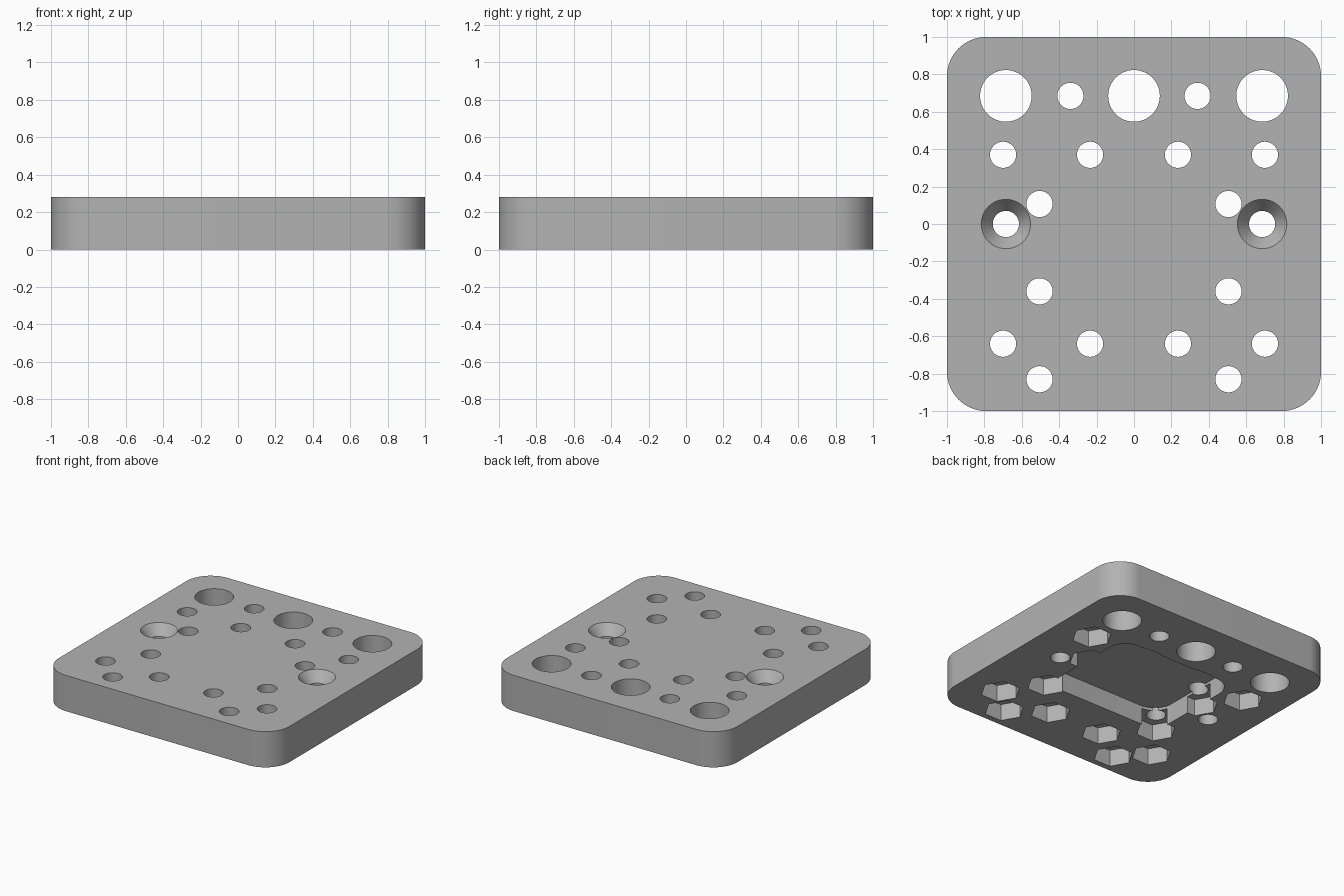
import bpy, bmesh, math

cube = bpy.data.objects.get("Cube")
if cube:
    bpy.data.objects.remove(cube, do_unlink=True)

HEIGHT = 0.28
GREY = (0.45, 0.45, 0.45, 1)

# Single flat grey material
grey = bpy.data.materials.new("plain grey")
grey.use_nodes = True
grey.diffuse_color = GREY
grey.node_tree.nodes["Principled BSDF"].inputs["Base Color"].default_value = GREY


def circle(x, y, radius, sides=64):
    step = math.tau / sides
    return [(x + radius * math.cos(i * step), y + radius * math.sin(i * step))
            for i in range(sides)]


def rounded_rect(x0, x1, y0, y1, radius, steps=16):
    corners = [(x1 - radius, y1 - radius), (x0 + radius, y1 - radius),
               (x0 + radius, y0 + radius), (x1 - radius, y0 + radius)]
    points = []
    for quarter, (cx, cy) in enumerate(corners):
        for i in range(steps + 1):
            a = (quarter + i / steps) * math.pi / 2
            points.append((cx + radius * math.cos(a), cy + radius * math.sin(a)))
    return points


def loft(name, layers):
    """Solid through equal-length outlines, given as (outline, z) from low to high."""
    bm = bmesh.new()
    rings = [[bm.verts.new((x, y, z)) for x, y in outline] for outline, z in layers]
    for low, high in zip(rings, rings[1:]):
        for i in range(len(low)):
            j = (i + 1) % len(low)
            bm.faces.new((low[i], low[j], high[j], high[i]))
    bm.faces.new(rings[0][::-1])
    bm.faces.new(rings[-1])
    mesh = bpy.data.meshes.new(name)
    bm.to_mesh(mesh)
    bm.free()
    obj = bpy.data.objects.new(name, mesh)
    bpy.context.collection.objects.link(obj)
    return obj


def prism(name, outline, z0=-0.1, z1=HEIGHT + 0.1):
    return loft(name, [(outline, z0), (outline, z1)])


# Plate body
plate = prism("mounting_plate", rounded_rect(-1, 1, -1, 1, 0.21), 0, HEIGHT)
plate.data.materials.append(grey)

# Central recess in the underside
cutters = [prism("recess_cutter", rounded_rect(-0.51, 0.51, -0.35, 0.485, 0.15), -0.1, 0.15)]

# Bolt holes with hexagonal nut pockets below, mirrored left and right
nut_holes = [(0.7, 0.37), (0.235, 0.37), (0.505, 0.107), (0.505, -0.36),
             (0.7, -0.64), (0.235, -0.64), (0.505, -0.83)]
for side in (-1, 1):
    for x, y in nut_holes:
        cutters.append(prism("nut_pocket_cutter", circle(side * x, y, 0.143, 6), -0.1, 0.13))
        cutters.append(prism("bolt_hole_cutter", circle(side * x, y, 0.07)))
    # Plain small hole and large hole in the back row
    cutters.append(prism("small_hole_cutter", circle(side * 0.34, 0.685, 0.07)))
    cutters.append(prism("large_hole_cutter", circle(side * 0.685, 0.685, 0.138)))
    # Countersunk screw hole
    radii = [(0.07, -0.1), (0.07, HEIGHT - 0.08), (0.132, HEIGHT), (0.132, HEIGHT + 0.1)]
    cutters.append(loft("countersink_cutter",
                        [(circle(side * 0.685, 0, r), z) for r, z in radii]))
cutters.append(prism("large_hole_cutter", circle(0, 0.685, 0.138)))

# Cut every opening, then keep only the finished plate
bpy.ops.object.select_all(action="DESELECT")
bpy.context.view_layer.objects.active = plate
plate.select_set(True)
for cutter in cutters:
    cutter.hide_render = True
    cut = plate.modifiers.new("cut", "BOOLEAN")
    cut.operation = "DIFFERENCE"
    cut.solver = "EXACT"
    cut.object = cutter
    bpy.ops.object.modifier_apply(modifier=cut.name)
for cutter in cutters:
    bpy.data.objects.remove(cutter, do_unlink=True)

bpy.ops.object.shade_smooth_by_angle(angle=math.radians(30))
